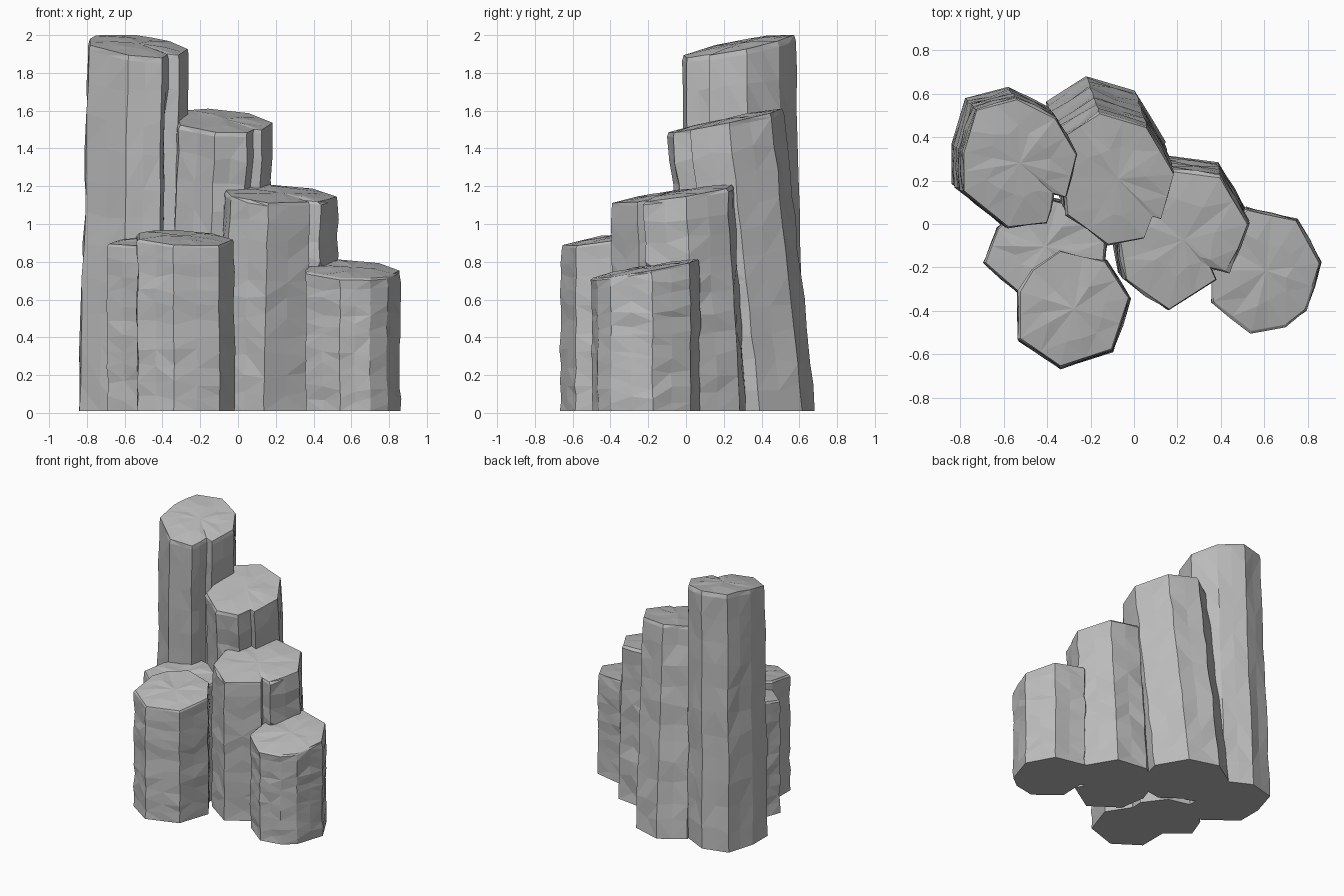
import bpy, bmesh, random
from mathutils import Vector

cube = bpy.data.objects.get("Cube")
if cube:
    bpy.data.objects.remove(cube, do_unlink=True)

rock = bpy.data.materials.new("grey_stone")
rock.use_nodes = True
rock.diffuse_color = (0.5, 0.5, 0.5, 1)
rock.node_tree.nodes["Principled BSDF"].inputs["Base Color"].default_value = (0.5, 0.5, 0.5, 1)
rock.node_tree.nodes["Principled BSDF"].inputs["Roughness"].default_value = 0.9

LEVELS = [0, .08, .17, .27, .36, .45, .54, .63, .72, .81, .9, .985, 1]
FLOOR = 0.01


def outline(corners, notches):
    """Add a middle point to each long side; flag the cracked corners."""
    pts = []
    for i, c in enumerate(corners):
        a, b = Vector(c), Vector(corners[(i + 1) % len(corners)])
        pts.append((a, i in notches, False))
        if (b - a).length > 0.13:
            pts.append(((a + b) / 2, False, True))
    return pts


def column(name, corners, height, slope, shift=(0, 0), flare=1.0, notches=(), ledge=0, seed=1):
    """Leaning faceted prism with a tilted, slightly domed top."""
    rnd = random.Random(seed)
    pts = outline(corners, notches)
    xs, ys = zip(*corners)
    mid = Vector(((min(xs) + max(xs)) / 2, (min(ys) + max(ys)) / 2))
    shift = Vector(shift)

    def top_z(p):
        return min(2.0, height + slope[0] * (p.x - mid.x) + slope[1] * (p.y - mid.y))

    bm = bmesh.new()
    rings = []
    for t in LEVELS:
        ring = []
        wander = Vector((rnd.uniform(-1, 1), rnd.uniform(-1, 1))) * 0.004
        for p, cracked, middle in pts:
            low = mid + (p - mid) * flare + shift
            q = low.lerp(p, t)
            z = FLOOR + t * (top_z(p) - FLOOR)
            centre = mid + shift * (1 - t)
            # cracks widen below the ledge where a neighbour breaks away
            if cracked:
                q = centre + (q - centre) * (rnd.uniform(.84, .9) if z < ledge else rnd.uniform(.93, 1))
            if t == 1:
                q = centre + (q - centre) * 0.975
            elif t > 0:
                rough = 0.009 if middle else 0.004
                q = centre + (q - centre) * (1 + rnd.uniform(-rough, rough) / 0.27) + wander
                if t < 0.95:
                    z += rnd.uniform(-.02, .02)
            ring.append(bm.verts.new((q.x, q.y, z)))
        rings.append(ring)

    # chipped inner ring of the top and its hub
    inner = []
    for p, _, _ in pts:
        q = mid + (p - mid) * rnd.uniform(.42, .6)
        inner.append(bm.verts.new((q.x, q.y, top_z(q) + rnd.uniform(.002, .016))))
    rings.append(inner)
    n = len(pts)
    for lower, upper in zip(rings, rings[1:]):
        for i in range(n):
            j = (i + 1) % n
            bm.faces.new((lower[i], lower[j], upper[j], upper[i]))
    hub = bm.verts.new((mid.x, mid.y, top_z(mid) + .012))
    for i in range(n):
        bm.faces.new((inner[i], inner[(i + 1) % n], hub))
    bm.faces.new(rings[0][::-1])
    bmesh.ops.triangulate(bm, faces=bm.faces[:])
    bmesh.ops.recalc_face_normals(bm, faces=bm.faces[:])
    mesh = bpy.data.meshes.new(name)
    bm.to_mesh(mesh)
    bm.free()
    mesh.materials.append(rock)
    obj = bpy.data.objects.new(name, mesh)
    bpy.context.collection.objects.link(obj)


# Tallest column, at the back left of the picture plane
column("tallest_column",
       [(-.79, .15), (-.58, -.02), (-.40, .0), (-.36, .13), (-.31, .12), (-.26, .32),
        (-.36, .49), (-.54, .58), (-.73, .53), (-.79, .33)],
       1.945, (-.1, .19), (-.04, .04), 1.04, notches=(3,), ledge=1.6, seed=3)

# Second column, leaning forward from the back
column("tall_column",
       [(-.31, .04), (-.12, -.10), (.05, -.07), (.09, .03), (.13, .02), (.19, .23),
        (.06, .45), (-.16, .515), (-.34, .40)],
       1.545, (-.05, .2), (-.06, .16), 1.02, notches=(3,), ledge=1.2, seed=5)

# Middle column with a deep crack on its right front corner
column("middle_column",
       [(-.07, -.07), (-.04, -.26), (.16, -.40), (.38, -.26), (.36, -.21), (.44, -.23),
        (.53, .0), (.40, .22), (.17, .25), (-.0, .13)],
       1.155, (-.07, .15), (-.02, .05), 1.05, notches=(4, 5), ledge=.8, seed=8)

# Short column on the far side of the steps
column("short_column",
       [(.36, -.36), (.54, -.50), (.70, -.47), (.79, -.40), (.86, -.18), (.75, .02),
        (.52, .07), (.37, -.07)],
       .76, (-.05, .17), (0, .005), 1.0, seed=11)

# Front column
column("front_column",
       [(-.53, -.31), (-.53, -.53), (-.34, -.66), (-.10, -.58), (-.02, -.34),
        (-.13, -.17), (-.34, -.12), (-.47, -.21)],
       .925, (-.06, .15), (0, -.005), 1.01, seed=14)

# Low column tucked between the front and tallest columns
column("low_column",
       [(-.69, -.18), (-.53, -.32), (-.30, -.34), (-.14, -.22), (-.13, -.08), (-.25, .08),
        (-.45, .13), (-.63, -.02)],
       .915, (.04, .12), (0, 0), 1.01, seed=17)
